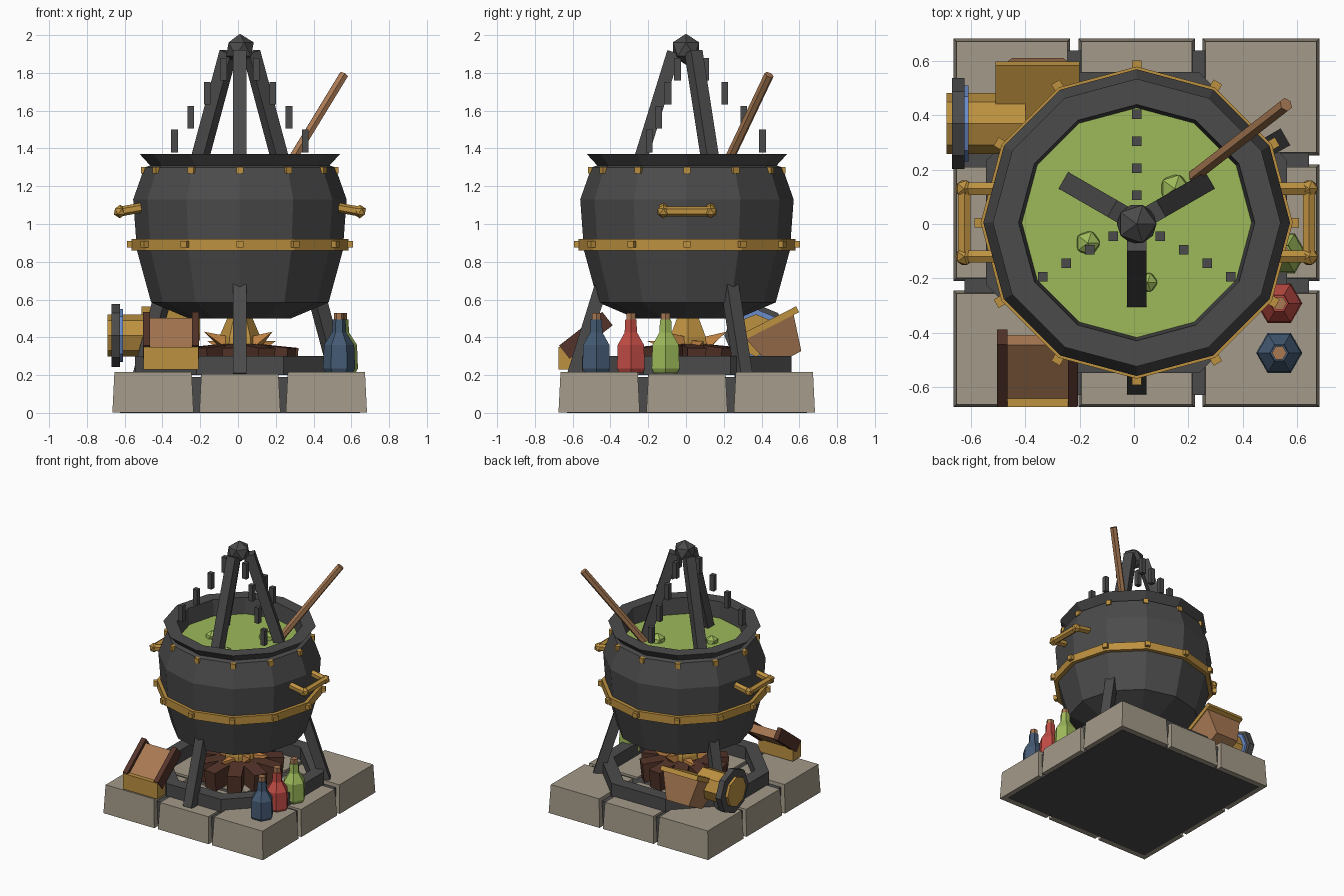
import bpy
import bmesh
from math import cos, sin, pi, radians
from mathutils import Matrix, Vector

cube = bpy.data.objects.get("Cube")
if cube:
    bpy.data.objects.remove(cube)


def material(name, hex_code):
    rgb = [int(hex_code[i:i + 2], 16) / 255 for i in (0, 2, 4)]
    lin = [c / 12.92 if c < 0.04 else ((c + 0.055) / 1.055) ** 2.4 for c in rgb] + [1]
    m = bpy.data.materials.new(name)
    m.use_nodes = True
    m.diffuse_color = lin
    m.node_tree.nodes["Principled BSDF"].inputs["Base Color"].default_value = lin
    return m


IRON = material("dark iron", "4b4b4b")
STONE = material("grey stone", "a39a89")
GOLD = material("brass", "bd9140")
GREEN = material("green potion", "9db95a")
WOOD = material("light wood", "a87953")
BARK = material("dark wood", "543429")
NAVY = material("navy glass", "445a73")
RED = material("red glass", "bf4b44")
FLAME = material("orange flame", "d08e48")
BLUE = material("light blue", "6a8ccb")


def finish(name, bm, mat, matrix=None):
    if matrix:
        bm.transform(matrix)
    bmesh.ops.recalc_face_normals(bm, faces=bm.faces)
    mesh = bpy.data.meshes.new(name)
    bm.to_mesh(mesh)
    bm.free()
    mesh.materials.append(mat)
    ob = bpy.data.objects.new(name, mesh)
    bpy.context.collection.objects.link(ob)
    return ob


def box(name, mat, loc, size, taper=1.0, rot=None):
    """Box centred on loc; taper scales its top."""
    bm = bmesh.new()
    bmesh.ops.create_cube(bm, size=1)
    for v in bm.verts:
        if v.co.z > 0:
            v.co.x *= taper
            v.co.y *= taper
    m = Matrix.Translation(loc) @ (rot or Matrix()) @ Matrix.Diagonal((*size, 1))
    return finish(name, bm, mat, m)


def lathe(name, mat, profile, sides, loc=(0, 0, 0), turn=0.0, ring=False):
    """Revolve (radius, z) points; capped unless it is a closed ring."""
    bm = bmesh.new()
    loops = [[bm.verts.new((r * cos(turn + 2 * pi * i / sides),
                            r * sin(turn + 2 * pi * i / sides), z))
              for i in range(sides)] for r, z in profile]
    pairs = list(zip(loops, loops[1:]))
    if ring:
        pairs.append((loops[-1], loops[0]))
    else:
        bm.faces.new(loops[0])
        bm.faces.new(loops[-1])
    for a, b in pairs:
        for i in range(sides):
            j = (i + 1) % sides
            bm.faces.new((a[i], a[j], b[j], b[i]))
    return finish(name, bm, mat, Matrix.Translation(loc))


def rod(name, mat, a, b, r1, r2=None, sides=6):
    """Straight bar between two points."""
    a, b = Vector(a), Vector(b)
    z = (b - a).normalized()
    x = z.cross((0, 0, 1)).normalized()
    frame = Matrix((x, z.cross(x), z)).transposed().to_4x4()
    bm = bmesh.new()
    bmesh.ops.create_cone(bm, cap_ends=True, segments=sides, radius1=r1,
                          radius2=r1 if r2 is None else r2, depth=(b - a).length)
    spin = Matrix.Rotation(pi / 4 if sides == 4 else 0, 4, "Z")
    # square bars keep their flats aligned with the frame
    if sides == 4 and abs(abs(bm.verts[:][0].co.x) - abs(bm.verts[:][0].co.y)) < 1e-4:
        spin = Matrix()
    return finish(name, bm, mat, Matrix.Translation((a + b) / 2) @ frame @ spin)


def ball(name, mat, loc, r):
    bm = bmesh.new()
    bmesh.ops.create_icosphere(bm, subdivisions=1, radius=r)
    return finish(name, bm, mat, Matrix.Translation(loc))


def polar(r, deg, z):
    return Vector((0.01 + r * cos(radians(deg)), 0.005 + r * sin(radians(deg)), z))


# paving stones and the dark joint between them
box("joint_slab", IRON, (0.01, 0.005, 0.095), (1.27, 1.27, 0.19))
for i, x in enumerate((-0.45, 0.01, 0.468)):
    for j, y in enumerate((-0.46, 0.005, 0.468)):
        h = 0.215 - 0.012 * ((i + j) % 2)
        box("paving_stone", STONE, (x, y, h / 2 + 0.002), (0.43, 0.43, h), 0.95)

# iron fire ring, logs and flames
lathe("fire_ring", IRON, [(0.6, 0.2), (0.6, 0.3), (0.5, 0.3), (0.5, 0.2)], 8,
      (0.01, 0.005, 0), pi / 8, True)
for i in range(10):
    a = 36 * i + 10
    box("log", BARK, polar(0.19, a, 0.285), (0.22, 0.1, 0.14),
        rot=Matrix.Rotation(radians(a), 4, "Z") @ Matrix.Rotation(0.1, 4, "Y"))
for i in range(6):
    a = 60 * i + 25
    rod("flame_tongue", FLAME, (0.02, 0.03, 0.33), polar(0.21, a, 0.38 + 0.05 * (i % 2)),
        0.08, 0, 4)
lathe("flame_core", GOLD, [(0.12, 0.3), (0.11, 0.4), (0.05, 0.54)], 6, (0.01, 0.01, 0))

# cauldron
C = (0.01, 0.005, 0)
lathe("cauldron", IRON, [(0.27, 0.5), (0.47, 0.585), (0.545, 0.86), (0.565, 1.13),
                         (0.505, 1.3), (0.475, 1.31), (0.53, 1.37), (0.435, 1.37),
                         (0.42, 1.22)], 12, C)
lathe("potion", GREEN, [(0.425, 1.23), (0.425, 1.25)], 12, C)
lathe("brass_band", GOLD, [(0.53, 0.86), (0.575, 0.86), (0.575, 0.92), (0.53, 0.92)],
      12, C, 0, True)
for i in range(12):
    for r, z in ((0.58, 0.893), (0.505, 1.285)):
        box("stud", GOLD, polar(r, 30 * i, z), (0.036, 0.036, 0.036),
            rot=Matrix.Rotation(radians(30 * i), 4, "Z") if i % 3 else None)
for x, y, r in ((0.15, 0.13, 0.06), (-0.17, -0.07, 0.05), (0.05, -0.215, 0.04)):
    ball("bubble", GREEN, (x, y, 1.25), r)

# side handles
for s in (-1, 1):
    ends = []
    for t in (-1, 1):
        end = Vector((0.01 + s * 0.635, 0.005 + t * 0.125, 1.066))
        rod("handle_post", GOLD, (0.01 + s * 0.5, end.y, 1.09), end, 0.026)
        ball("handle_knob", GOLD, end, 0.036)
        ends.append(end)
    rod("handle_grip", GOLD, ends[0], ends[1], 0.026)

# tripod and hanging chains
ball("tripod_cap", IRON, (0.01, 0, 1.925), 0.082)
for k in range(3):
    a = 120 * k - 90
    rod("tripod_leg", IRON, polar(0.07, a, 1.91), polar(0.6, a, 0.2), 0.05, sides=4)
    for i in range(4):
        box("chain_link", IRON, polar(0.1 + 0.1 * i, a + 180, 1.82 - 0.127 * i),
            (0.035, 0.035, 0.12))

# stirring stick
rod("stirring_stick", WOOD, (0.2, 0.16, 1.2), (0.56, 0.44, 1.79), 0.026)

# bottles
for mat, x, y in ((NAVY, 0.535, -0.475), (RED, 0.535, -0.292), (GREEN, 0.55, -0.108)):
    lathe("bottle", mat, [(0.07, 0.21), (0.085, 0.235), (0.08, 0.36), (0.038, 0.425),
                          (0.034, 0.495)], 6, (x, y, 0))
    lathe("cork", WOOD, [(0.027, 0.49), (0.027, 0.53)], 6, (x, y, 0))

# lantern lying on its side
LY, LZ = 0.37, 0.41
rod("lantern_body", GOLD, (-0.69, LY, LZ), (-0.4, LY, LZ), 0.112, sides=8)
rod("lantern_flange", IRON, (-0.67, LY, LZ), (-0.625, LY, LZ), 0.167, sides=8)
rod("lantern_glass", BLUE, (-0.63, LY, LZ), (-0.61, LY, LZ), 0.14, sides=8)

# tilted tapered crate with brass lid
tilt = Matrix.Rotation(radians(27), 4, "X")
box("crate", WOOD, Vector((-0.355, 0.485, 0.375)), (0.19, 0.18, 0.2), 1.6, tilt)
box("crate_lid", GOLD, (-0.355, 0.444, 0.474), (0.31, 0.33, 0.035), rot=tilt)

# leaning book chest with a brass foot
lean = Matrix.Rotation(radians(38), 4, "X")
box("chest_foot", GOLD, (-0.355, -0.625, 0.29), (0.29, 0.1, 0.12))
box("chest_panel", WOOD, (-0.355, -0.53, 0.4), (0.25, 0.26, 0.06), rot=lean)
for x in (-0.485, -0.225):
    box("chest_side", BARK, (x, -0.53, 0.41), (0.038, 0.29, 0.09), rot=lean)
